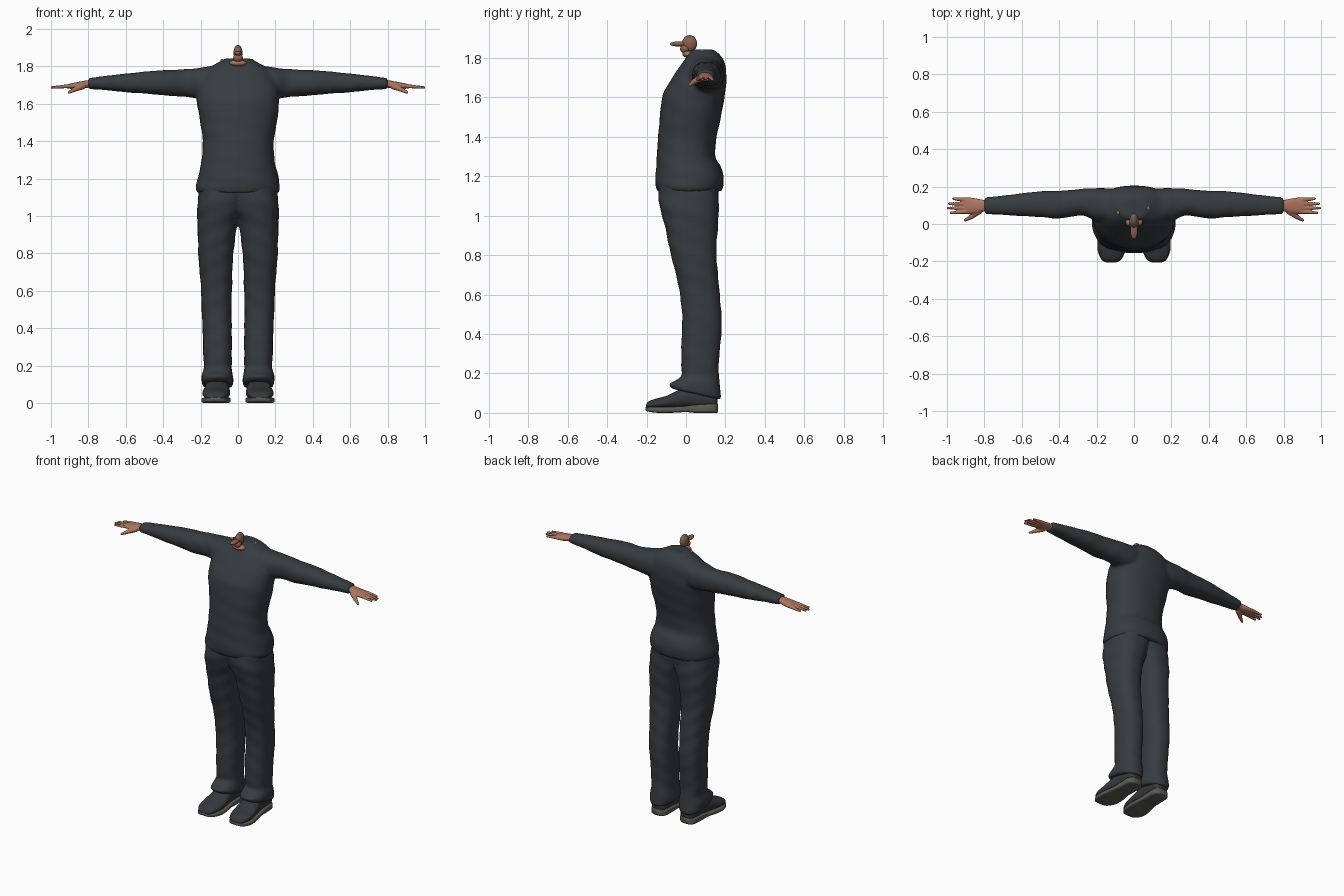
import bpy, bmesh, math
from mathutils import Vector, Matrix


def material(name, rgb):
    m = bpy.data.materials.new(name)
    m.diffuse_color = (*rgb, 1)
    return m


CLOTH = material("charcoal cloth", (0.036, 0.045, 0.052))
SHOE = material("dark shoe", (0.033, 0.040, 0.046))
SOLE = material("grey sole", (0.105, 0.105, 0.085))
SKIN = material("skin", (0.42, 0.18, 0.115))
DARK_SKIN = material("dark skin", (0.27, 0.115, 0.075))
GREY = material("grey tissue", (0.12, 0.11, 0.10))


def smooth_rows(rows, steps=5):
    """Catmull-Rom interpolation of section rows."""
    out = []
    for i in range(len(rows) - 1):
        p = [rows[max(i - 1, 0)], rows[i], rows[i + 1], rows[min(i + 2, len(rows) - 1)]]
        for k in range(steps):
            t = k / steps
            out.append([0.5 * (2 * b + (c - a) * t + (2 * a - 5 * b + 4 * c - d) * t * t
                               + (3 * b - a - 3 * c + d) * t ** 3) for a, b, c, d in zip(*p)])
    return out + [list(rows[-1])]


def loft(bm, axis, rows, flip=1, power=2.3, ripple=0.0, n=32):
    """Rows are (t, a0, a1, b0, b1[, tilt]): boxes holding rounded sections along an axis."""
    rings = []
    for r in smooth_rows(rows):
        t, a0, a1, b0, b1 = r[:5]
        tilt = r[5] if len(r) > 5 else 0
        ring = []
        for k in range(n):
            th = 2 * math.pi * k / n
            c, s = math.cos(th), math.sin(th)
            w = 1 + ripple * math.sin(t * 42 + 2 * th) * math.sin(t * 17 + th)
            a = (a0 + a1) / 2 + w * (a1 - a0) / 2 * math.copysign(abs(c) ** (2 / power), c)
            db = w * (b1 - b0) / 2 * math.copysign(abs(s) ** (2 / power), s)
            b, u = (b0 + b1) / 2 + db, t + tilt * db
            co = {"x": (u, a, b), "y": (a, u, b), "z": (a, b, u)}[axis]
            ring.append(bm.verts.new((co[0] * flip, co[1], co[2])))
        rings.append(ring)
    for p, q in zip(rings, rings[1:]):
        for k in range(n):
            bm.faces.new((p[k], p[(k + 1) % n], q[(k + 1) % n], q[k]))
    bm.faces.new(rings[0][::-1])
    bm.faces.new(rings[-1])


def ball(bm, center, radii):
    bmesh.ops.create_uvsphere(bm, u_segments=20, v_segments=12, radius=1,
                              matrix=Matrix.Translation(center) @ Matrix.Diagonal((*radii, 1)))


def finger(bm, points, r0, r1):
    """Tapered chain of overlapping balls."""
    for p, q in zip(points, points[1:]):
        p, q = Vector(p), Vector(q)
        for k in range(9):
            r = r0 + (r1 - r0) * k / 8
            ball(bm, p.lerp(q, k / 8), (r, r, r))


def finish(name, bm, mat, voxel=0, smooth=4, mirror=False):
    bmesh.ops.recalc_face_normals(bm, faces=bm.faces)
    me = bpy.data.meshes.new(name)
    bm.to_mesh(me)
    bm.free()
    me.materials.append(mat)
    for p in me.polygons:
        p.use_smooth = True
    ob = bpy.data.objects.new(name, me)
    bpy.context.collection.objects.link(ob)
    if voxel:
        rm = ob.modifiers.new("merge", "REMESH")
        rm.mode, rm.voxel_size, rm.use_smooth_shade = "VOXEL", voxel, True
        sm = ob.modifiers.new("soften", "SMOOTH")
        sm.factor, sm.iterations = 0.5, smooth
    if mirror:
        mi = ob.modifiers.new("mirror", "MIRROR")
        mi.use_mirror_merge = False
    return ob


# Sweater: torso and both sleeves fused together
bm = bmesh.new()
loft(bm, "z", [(1.125, -.217, .217, -.147, .18), (1.15, -.225, .225, -.155, .188),
               (1.2, -.216, .218, -.156, .19), (1.25, -.205, .205, -.151, .175),
               (1.3, -.195, .195, -.147, .15), (1.4, -.187, .192, -.142, .155),
               (1.5, -.203, .207, -.133, .177), (1.6, -.218, .22, -.12, .196),
               (1.65, -.22, .222, -.10, .202), (1.7, -.215, .215, -.07, .204),
               (1.75, -.195, .195, -.036, .202), (1.79, -.16, .16, -.008, .19),
               (1.82, -.108, .108, .012, .168), (1.842, -.07, .07, .03, .14)],
     ripple=0.012, n=48)
for side in (1, -1):
    loft(bm, "x", [(.10, .01, .19, 1.61, 1.81), (.2, .015, .192, 1.625, 1.792),
                   (.28, .045, .187, 1.638, 1.786), (.4, .03, .178, 1.645, 1.779),
                   (.5, .036, .174, 1.655, 1.772), (.6, .043, .165, 1.662, 1.762),
                   (.7, .048, .152, 1.672, 1.75), (.80, .053, .142, 1.68, 1.738)],
         flip=side, ripple=0.025)
finish("sweater", bm, CLOTH, voxel=0.009)

# Trousers: two overlapping legs fused at the hips, with draped hems
bm = bmesh.new()
for side in (1, -1):
    loft(bm, "z", [(.095, .03, .192, -.07, .176, -.22), (.12, .026, .196, -.085, .178, -.2),
                   (.15, .028, .194, -.055, .172, -.12), (.19, .034, .182, -.025, .165, 0),
                   (.24, .032, .184, -.024, .166, 0), (.4, .034, .19, -.022, .179, 0),
                   (.5, .034, .193, -.02, .18, 0), (.6, .033, .198, -.03, .172, 0),
                   (.7, .03, .205, -.052, .161, 0), (.8, .024, .212, -.075, .156, 0),
                   (.9, .014, .216, -.098, .158, 0), (.98, -.005, .217, -.117, .164, 0),
                   (1.06, -.04, .217, -.135, .168, 0), (1.16, -.06, .208, -.14, .165, 0)],
         flip=side, power=2.4, ripple=0.025)
finish("trousers", bm, CLOTH, voxel=0.008)

# Shoes: rounded uppers on flat soles
bm = bmesh.new()
loft(bm, "y", [(-.203, .095, .145, .022, .04), (-.19, .07, .17, .02, .058),
               (-.15, .05, .188, .02, .073), (-.1, .042, .19, .02, .086),
               (-.04, .045, .182, .02, .115), (.03, .052, .17, .02, .14),
               (.1, .054, .166, .02, .135), (.145, .06, .158, .02, .11),
               (.16, .08, .138, .025, .08)])
finish("shoe", bm, SHOE, mirror=True)

bm = bmesh.new()
loft(bm, "y", [(-.205, .095, .148, .012, .03), (-.19, .068, .174, .006, .03),
               (-.14, .045, .194, 0, .03), (-.08, .039, .193, 0, .031),
               (0, .048, .178, .004, .035), (.05, .05, .172, 0, .042),
               (.12, .05, .17, 0, .046), (.15, .06, .16, 0, .046),
               (.163, .08, .14, .002, .044)], power=5)
sole = finish("shoe_sole", bm, SOLE, mirror=True)

# Hands: palm, four fingers and a thumb fused together
bm = bmesh.new()
loft(bm, "x", [(.77, .07, .128, 1.688, 1.73), (.81, .066, .13, 1.685, 1.725),
               (.85, .056, .138, 1.68, 1.718), (.89, .054, .142, 1.68, 1.71),
               (.912, .06, .138, 1.682, 1.704)])
for y0, y1, tip in ((.065, .06, .978), (.086, .085, .994), (.108, .109, .988), (.13, .135, .965)):
    finger(bm, [(.895, y0, 1.696), (tip, y1, 1.688)], .0115, .0078)
finger(bm, [(.83, .068, 1.695), (.872, .037, 1.677)], .018, .0125)
finger(bm, [(.872, .037, 1.677), (.903, .02, 1.662)], .0125, .008)
finish("hand", bm, SKIN, voxel=0.004, smooth=3, mirror=True)

# Neck: skin showing at the collar
bm = bmesh.new()
ball(bm, (0, .012, 1.818), (.046, .03, .018))
for x, y in ((.075, .085), (-.085, .06), (.065, .07)):
    ball(bm, (x, y, 1.833), (.008, .012, .007))
finish("neck_skin", bm, SKIN)

# Small mouth-like remnant above the collar, with a forward tongue
bm = bmesh.new()
ball(bm, (0, .018, 1.872), (.024, .038, .043))
ball(bm, (0, -.035, 1.87), (.02, .047, .013))
ball(bm, (0, -.005, 1.845), (.026, .025, .022))
remnant = finish("mouth_remnant", bm, DARK_SKIN)
remnant.data.materials.append(GREY)
for p in remnant.data.polygons:
    if p.center.z > 1.902:
        p.material_index = 1
